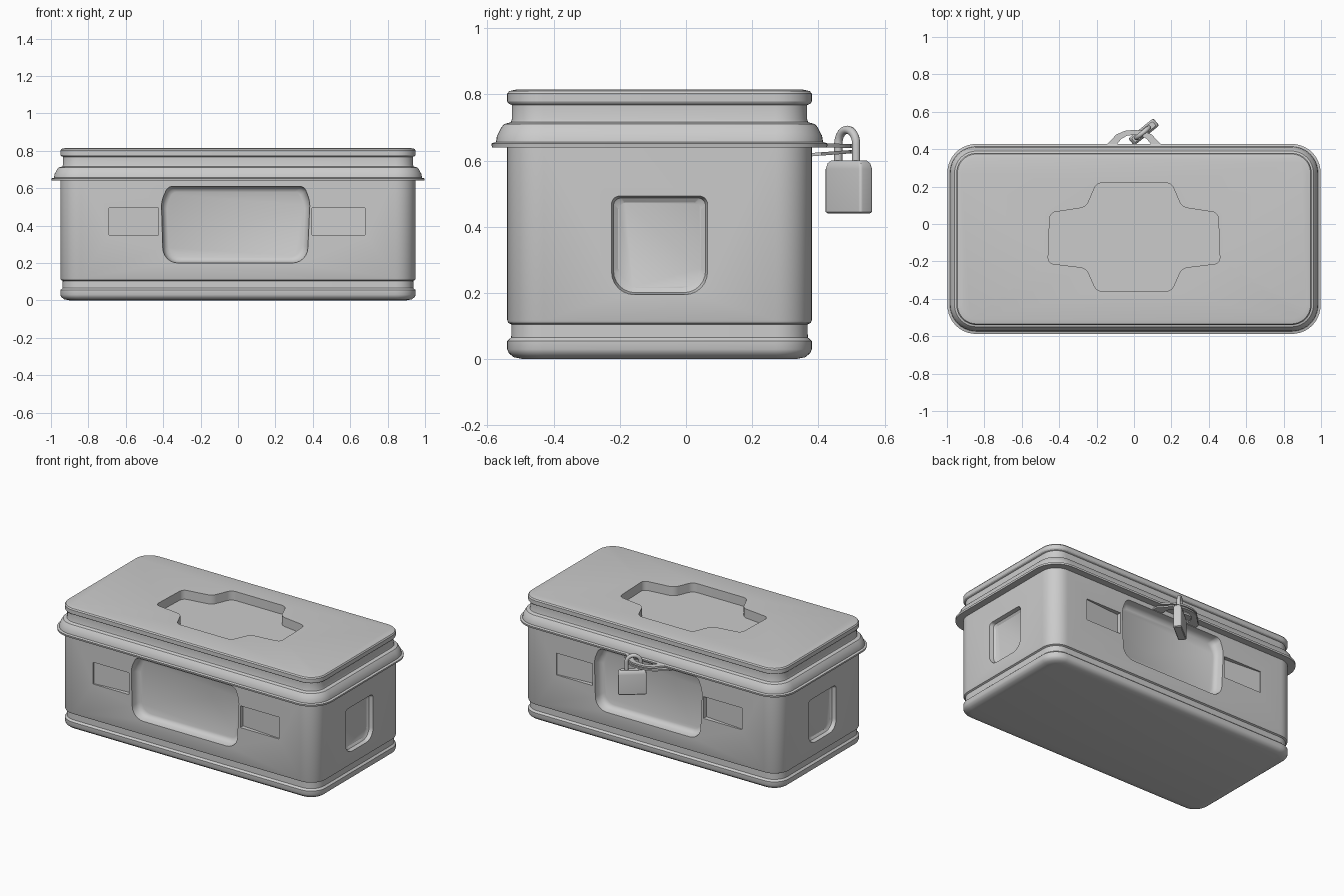
import bpy, bmesh, math
from mathutils import Vector, Matrix

if "Cube" in bpy.data.objects:
    bpy.data.objects.remove(bpy.data.objects["Cube"])

CY = -0.08          # centre of the box in y
HX, HY = 0.95, 0.46  # half size of the box walls


def fillet(points, radii, seg=6):
    """Round every corner of a 2D polygon."""
    out, n = [], len(points)
    for i, p in enumerate(points):
        p = Vector(p)
        r = radii[i] if isinstance(radii, (list, tuple)) else radii
        a = p + (Vector(points[i - 1]) - p).normalized() * r
        b = p + (Vector(points[(i + 1) % n]) - p).normalized() * r
        for k in range(seg + 1):
            t = k / seg
            w = 0.75  # conic weight, close to a circular arc
            den = (1 - t) ** 2 + 2 * w * t * (1 - t) + t * t
            out.append((a * (1 - t) ** 2 + p * 2 * w * t * (1 - t) + b * t * t) / den)
    return out


def loft(name, rings, smooth=True):
    """Closed solid through rings of equal length."""
    bm = bmesh.new()
    loops = [[bm.verts.new(p) for p in ring] for ring in rings]
    n = len(loops[0])
    for lo, hi in zip(loops, loops[1:]):
        for i in range(n):
            j = (i + 1) % n
            bm.faces.new((lo[i], lo[j], hi[j], hi[i]))
    bm.faces.new(loops[0][::-1])
    bm.faces.new(loops[-1])
    bmesh.ops.recalc_face_normals(bm, faces=bm.faces)
    mesh = bpy.data.meshes.new(name)
    bm.to_mesh(mesh)
    bm.free()
    ob = bpy.data.objects.new(name, mesh)
    bpy.context.collection.objects.link(ob)
    if smooth:
        finish(ob)
    return ob


def activate(ob):
    bpy.ops.object.select_all(action='DESELECT')
    ob.select_set(True)
    bpy.context.view_layer.objects.active = ob


def finish(ob):
    activate(ob)
    bpy.ops.object.shade_smooth_by_angle(angle=math.radians(32))


def box_shell(name, profile):
    """Rounded box from (offset from wall, z) steps."""
    rings = []
    for off, z in profile:
        x, y = HX + off, HY + off
        pts = fillet([(-x, -y), (x, -y), (x, y), (-x, y)], 0.11 + off, 10)
        rings.append([(p.x, p.y + CY, z) for p in pts])
    return loft(name, rings, False)


def carve(ob, cutters):
    for c in cutters:
        c.hide_render = True
        m = ob.modifiers.new("cut", 'BOOLEAN')
        m.operation, m.solver, m.object = 'DIFFERENCE', 'EXACT', c
        activate(ob)
        bpy.ops.object.modifier_apply(modifier=m.name)
        bpy.data.objects.remove(c)
    finish(ob)


def pocket(outline, radii, steps, place):
    """Cutter: outline is scaled in by (inset, depth) steps and placed on a wall."""
    pts = fillet(outline, radii)
    us, vs = [p.x for p in pts], [p.y for p in pts]
    cu, cv = (max(us) + min(us)) / 2, (max(vs) + min(vs)) / 2
    hu, hv = (max(us) - min(us)) / 2, (max(vs) - min(vs)) / 2
    rings = []
    for inset, d in steps:
        rings.append([place(cu + (p.x - cu) * (1 - inset / hu),
                            cv + (p.y - cv) * (1 - inset / hv), d) for p in pts])
    return loft("cutter", rings, False)


def slot(u_in, u_out, place):
    """Cutter: narrow slot that gets shallower away from the middle."""
    quad = [(u_in, 0.35), (u_out, 0.35), (u_out, 0.495), (u_in, 0.495)]
    return loft("cutter", [
        [place(u, v, -0.05) for u, v in quad],
        [place(u, v, 0.03 if u == u_in else 0.008) for u, v in quad]], False)


# Walls: local u, v and depth into the wall
def front(u, v, d): return (u, CY - HY + d, v)
def back(u, v, d): return (-u, CY + HY - d, v)
def right(u, v, d): return (HX - d, u, v)
def left(u, v, d): return (-HX + d, u, v)
def top(u, v, d): return (u, v, 0.815 - d)


# Box body with foot band and groove
body = box_shell("box_body", [
    (-0.05, 0.0), (-0.02, 0.006), (-0.005, 0.018), (0.0, 0.03), (0.0, 0.055),
    (-0.012, 0.066), (-0.013, 0.105), (-0.003, 0.11), (0.0, 0.118), (0.0, 0.645)])

# Recessed panels and slots in all four walls
panel = [(-0.40, 0.2), (0.37, 0.2), (0.385, 0.53), (0.355, 0.61), (-0.375, 0.61), (-0.41, 0.53)]
steps = [(0, -0.05), (0, 0.0), (0.004, 0.035), (0.015, 0.052), (0.03, 0.06)]
side = [(-0.225, 0.195), (0.065, 0.195), (0.065, 0.493), (-0.225, 0.493)]
cutters = []
for wall in (front, back):
    cutters.append(pocket(panel, [0.08, 0.08, 0.03, 0.025, 0.025, 0.03], steps, wall))
    cutters += [slot(0.395, 0.68, wall), slot(-0.425, -0.69, wall)]
for wall in (right, left):
    cutters.append(pocket(side, [0.07, 0.07, 0.025, 0.025],
                          [(0, -0.05), (0, 0.0), (0.006, 0.025), (0.02, 0.035)], wall))
carve(body, cutters)

# Lid with flange, neck and top plate
lid = box_shell("lid", [
    (0.0, 0.64), (0.046, 0.64), (0.048, 0.652), (0.034, 0.656), (0.031, 0.675), (0.024, 0.688),
    (0.018, 0.70), (0.010, 0.71), (-0.011, 0.716), (-0.014, 0.725), (-0.014, 0.768),
    (-0.004, 0.772), (0.0, 0.778), (0.0, 0.802), (-0.006, 0.81), (-0.03, 0.815)])

# Cross-shaped recess in the lid
half = [(0.20, 0.22), (0.255, 0.09), (0.45, 0.06), (0.46, -0.21), (0.255, -0.235), (0.20, -0.36)]
cross = half + [(-x, y) for x, y in reversed(half)]
carve(lid, [pocket(cross, 0.03, [(0, -0.05), (0, 0.06)], top)])


# Hasp loops on lid and body
def hasp(name, z_wall, z_tip, thick):
    outer = [(-0.17, 0.37), (-0.165, 0.41), (-0.135, 0.435), (-0.095, 0.478), (-0.05, 0.498), (0, 0.503)]
    inner = [(-0.10, 0.37), (-0.095, 0.41), (-0.09, 0.428), (-0.068, 0.455), (-0.035, 0.473), (0, 0.476)]
    outer += [(-x, y) for x, y in reversed(outer[:-1])]
    inner += [(-x, y) for x, y in reversed(inner[:-1])]
    rings = []
    for o, i in zip(outer, inner):
        ring = []
        for (x, y), dz in ((o, 0), (i, 0), (i, thick), (o, thick)):
            z = z_wall + (z_tip - z_wall) * (y - 0.38) / 0.12
            ring.append((x, y, z + dz))
        rings.append(ring)
    return loft(name, rings)


hasp("lid_hasp", 0.641, 0.638, 0.012)
hasp("body_hasp", 0.613, 0.622, 0.010)

# Padlock, turned about the vertical axis
turn = Matrix.Translation((0.052, 0.492, 0)) @ Matrix.Rotation(math.radians(39), 4, 'Z')
rings = []
for z, s in ((0.44, 0.006), (0.445, 0), (0.575, 0), (0.592, 0.005), (0.60, 0.014)):
    x, y = 0.086 - s, 0.025 - s * 0.7
    pts = fillet([(-x, -y), (x, -y), (x, y), (-x, y)], 0.009, 4)
    rings.append([turn @ Vector((p.x, p.y, z)) for p in pts])
loft("padlock_body", rings)

# Padlock shackle
R, r = 0.043, 0.0125
path = [(-R, 0.585)] + [(-R * math.cos(math.pi * k / 16), 0.65 + R * math.sin(math.pi * k / 16))
                        for k in range(17)] + [(R, 0.585)]
rings = []
for k, (x, z) in enumerate(path):
    a = math.pi * min(max(k - 1, 0), 16) / 16
    out = Vector((-math.cos(a), 0, math.sin(a)))
    rings.append([turn @ (Vector((x - 0.008, 0, z)) + out * r * math.cos(t) + Vector((0, r * math.sin(t), 0)))
                  for t in (2 * math.pi * j / 12 for j in range(12))])
loft("padlock_shackle", rings)
